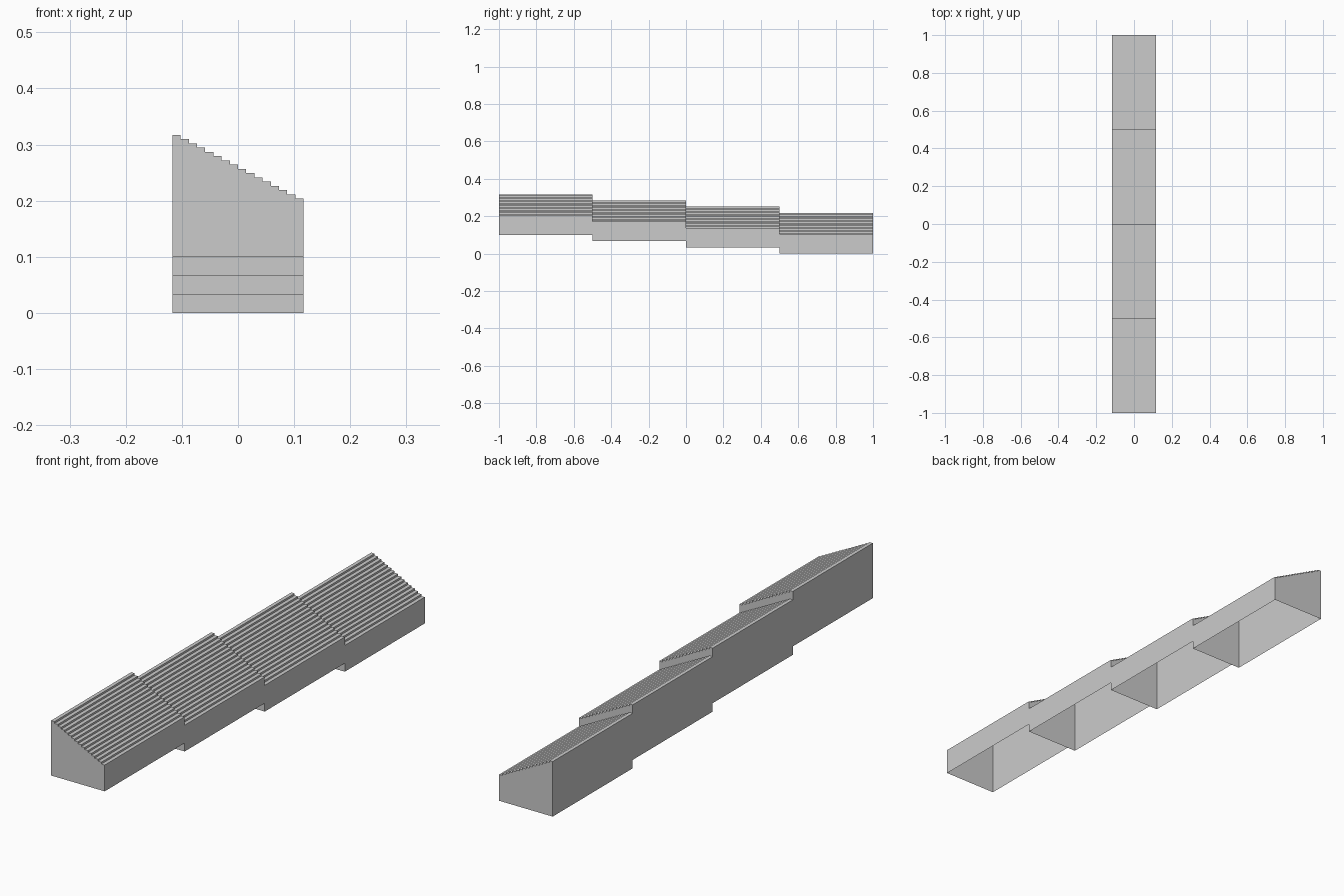
import bpy, bmesh

if "Cube" in bpy.data.objects:
    bpy.data.objects.remove(bpy.data.objects["Cube"])

HALF_W = 0.117      # half width in x
STEPS = 16          # ridges across the slope
HIGH, LOW = 0.2175, 0.104   # wall heights above each section's open base
LENGTH, DROP = 0.5, 0.0333  # section length and level change


# Stepped cross-section, from the tall wall's foot to the short wall's foot
def stepped_profile():
    pts = [(-HALF_W, 0.0)]
    run = 2 * HALF_W / STEPS
    for i in range(STEPS):
        z = HIGH + (LOW - HIGH) * i / (STEPS - 1)
        pts += [(-HALF_W + i * run, z), (-HALF_W + (i + 1) * run, z)]
    return pts + [(HALF_W, 0.0)]


# One hollow roof section: walls, ridged top and end panels, open underneath
def roof_section(name, y, z):
    bm = bmesh.new()
    prof = stepped_profile()
    front = [bm.verts.new((px, y, z + pz)) for px, pz in prof]
    back = [bm.verts.new((px, y + LENGTH, z + pz)) for px, pz in prof]
    for i in range(len(prof) - 1):
        bm.faces.new((front[i], front[i + 1], back[i + 1], back[i]))
    bm.faces.new(front[::-1])
    bm.faces.new(back)
    bm.normal_update()
    # Make the ridged top face upwards
    top = max(bm.faces, key=lambda f: f.calc_center_median().z)
    if top.normal.z < 0:
        bmesh.ops.reverse_faces(bm, faces=bm.faces[:-2])
    # End panels face outwards
    bm.normal_update()
    bm.faces.ensure_lookup_table()
    for face, sign in ((bm.faces[-2], -1), (bm.faces[-1], 1)):
        if face.normal.y * sign < 0:
            face.normal_flip()
    mesh = bpy.data.meshes.new(name)
    bm.to_mesh(mesh)
    bm.free()
    obj = bpy.data.objects.new(name, mesh)
    bpy.context.collection.objects.link(obj)


# Four sections descending towards the back
for k in range(4):
    roof_section(f"roof_section_{k + 1}", -1 + k * LENGTH, (3 - k) * DROP)
